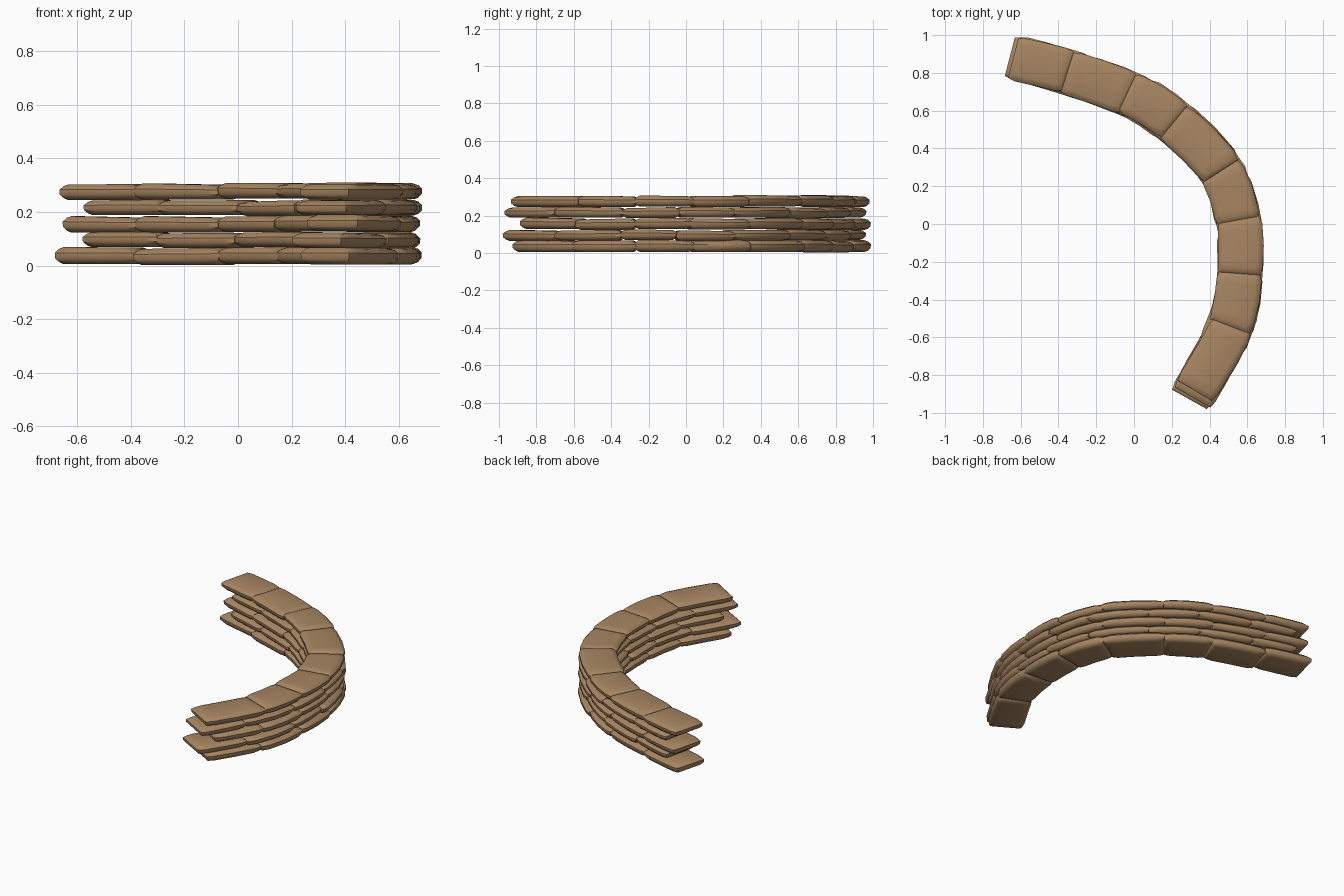
import bpy, bmesh, math, random
from mathutils import Vector

if "Cube" in bpy.data.objects:
    bpy.data.objects.remove(bpy.data.objects["Cube"])

random.seed(4)

# One sandstone colour
stone_mat = bpy.data.materials.new("tan stone")
stone_mat.diffuse_color = (0.39, 0.238, 0.122, 1.0)
stone_mat.use_nodes = True
stone_mat.node_tree.nodes["Principled BSDF"].inputs["Base Color"].default_value = stone_mat.diffuse_color

# Centre line of the curved wall; one station per stone joint
PATH = [Vector(p) for p in [
    (-0.66, 0.885), (-0.355, 0.805), (-0.03, 0.69), (0.205, 0.545), (0.46, 0.29),
    (0.55, 0.02), (0.56, -0.26), (0.507, -0.55), (0.295, -0.93)]]
PTS = [2 * PATH[0] - PATH[1]] + PATH + [2 * PATH[-1] - PATH[-2]]


def on_path(u):
    """Point and outward normal on the smooth centre line."""
    i = max(0, min(int(u), len(PATH) - 2))
    t = u - i
    a, b, c, d = PTS[i:i + 4]
    p = 0.5 * (2 * b + (c - a) * t + (2 * a - 5 * b + 4 * c - d) * t * t
               + (3 * b - a - 3 * c + d) * t ** 3)
    tan = 0.5 * ((c - a) + (2 * a - 5 * b + 4 * c - d) * 2 * t
                 + (3 * b - a - 3 * c + d) * 3 * t * t)
    tan.normalize()
    return p, Vector((-tan.y, tan.x)), tan


def add_stone(bm, u0, u1, z0, z1):
    """Flat stone with worn, bevelled edges between two stations."""
    shift = random.uniform(-0.005, 0.005)
    half = 0.117 + random.uniform(-0.003, 0.003)
    twist = random.uniform(-0.005, 0.005)
    tilt = random.uniform(-0.003, 0.003)
    stations = [(0, 0.010), (0.13, 0), (0.5, -0.001), (0.87, 0), (1, 0.010)]
    # height fraction, side inset, end inset
    levels = [(0, 0.030, 0.020), (0.10, 0.014, 0.010), (0.34, 0.001, -0.003),
              (0.66, 0.0, -0.004), (0.90, 0.014, 0.010), (1.0, 0.032, 0.022)]
    rings = []
    for f, side, end in levels:
        outer, inner = [], []
        for s, nip in stations:
            p, n, tan = on_path(u0 + (u1 - u0) * s)
            p = p + tan * end * (1 - 2 * s) + n * (shift + twist * (2 * s - 1))
            w = half - side - nip
            z = z0 + (z1 - z0) * f + tilt * (2 * s - 1) * f
            outer.append(bm.verts.new((*(p + n * w), z)))
            inner.append(bm.verts.new((*(p - n * w), z)))
        rings.append(outer + inner[::-1])
    k = len(stations)
    for lo, hi in zip(rings, rings[1:]):
        for i in range(2 * k):
            j = (i + 1) % (2 * k)
            bm.faces.new((lo[i], lo[j], hi[j], hi[i]))
    # top and bottom slabs
    for r in (rings[0], rings[-1]):
        for i in range(k - 1):
            bm.faces.new((r[i], r[i + 1], r[2 * k - 2 - i], r[2 * k - 1 - i]))


# Five courses with staggered joints: start, end, joint offset, bottom, top
COURSES = [
    (0.02, 7.85, 0.02, 0.004, 0.066),
    (0.36, 7.99, 0.28, 0.067, 0.122),
    (0.11, 7.74, 0.03, 0.126, 0.184),
    (0.37, 7.95, 0.27, 0.187, 0.242),
    (0.08, 7.87, 0.00, 0.248, 0.306),
]
for n, (start, end, off, z0, z1) in enumerate(COURSES, 1):
    bm = bmesh.new()
    joints = [start] + [i + off + random.uniform(-0.03, 0.03) for i in range(1, 8)] + [end]
    for u0, u1 in zip(joints, joints[1:]):
        lift = random.uniform(-0.003, 0.003)
        add_stone(bm, u0, u1, z0 + lift, z1 + lift)
    bmesh.ops.recalc_face_normals(bm, faces=bm.faces)
    mesh = bpy.data.meshes.new(f"stone_course_{n}")
    bm.to_mesh(mesh)
    bm.free()
    mesh.materials.append(stone_mat)
    obj = bpy.data.objects.new(f"stone_course_{n}", mesh)
    bpy.context.collection.objects.link(obj)
    bpy.ops.object.select_all(action='DESELECT')
    obj.select_set(True)
    bpy.context.view_layer.objects.active = obj
    bpy.ops.object.shade_smooth_by_angle(angle=math.radians(45))
